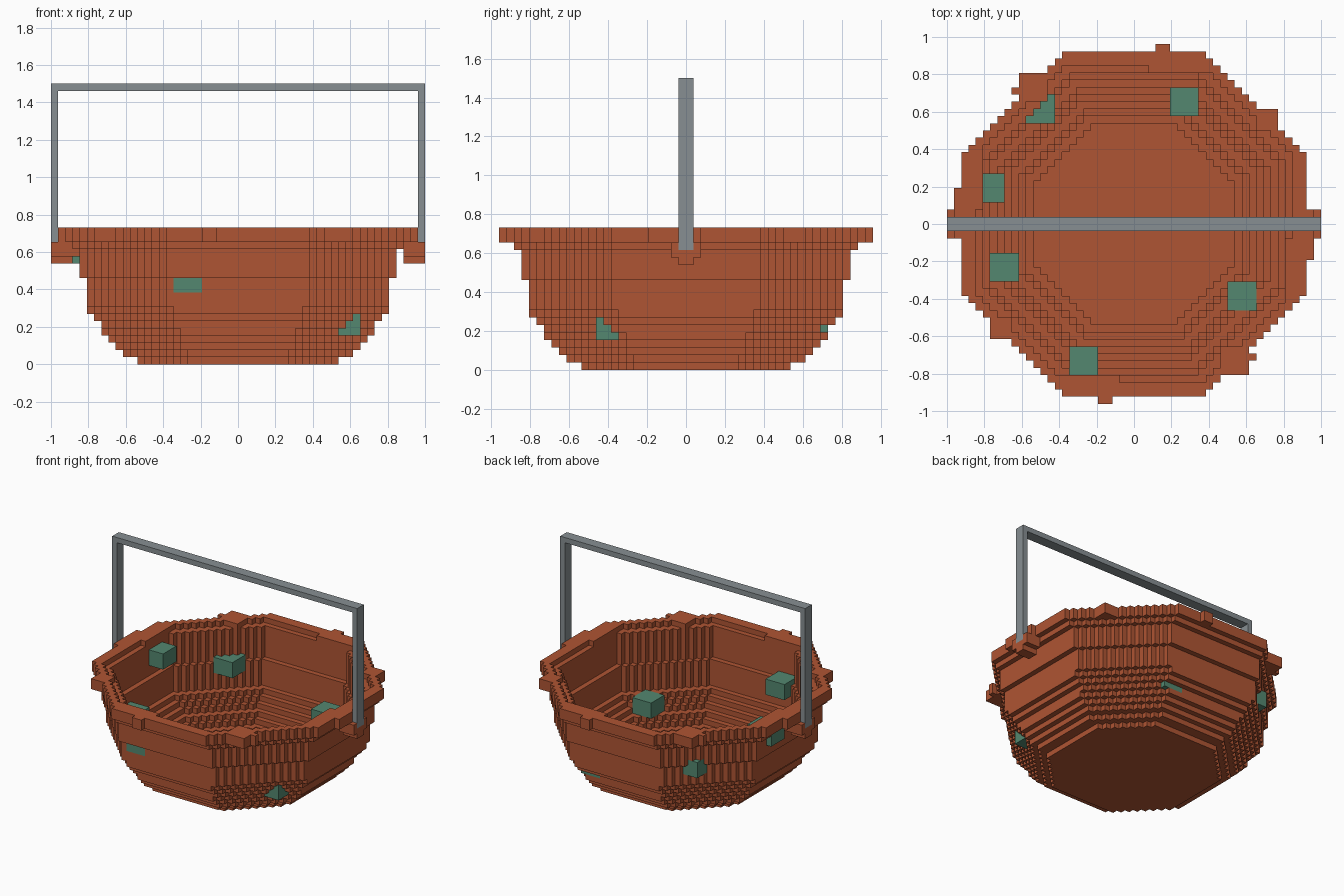
import bpy
import bmesh
from itertools import product
from math import ceil, sqrt
from mathutils import Vector

UNIT = 2 / 52  # edge of one building cube

cube = bpy.data.objects.get("Cube")
if cube:
    bpy.data.objects.remove(cube, do_unlink=True)


def material(name, rgb):
    mat = bpy.data.materials.new(name)
    mat.use_nodes = True
    mat.diffuse_color = (*rgb, 1)
    bsdf = mat.node_tree.nodes["Principled BSDF"]
    bsdf.inputs["Base Color"].default_value = (*rgb, 1)
    bsdf.inputs["Roughness"].default_value = 0.8
    return mat


def box(x0, x1, y0, y1, z0, z1):
    """Cells filling a box."""
    return set(product(range(x0, x1), range(y0, y1), range(z0, z1)))


def turned(cells):
    """Cells plus their copy turned half way round the z axis."""
    return cells | {(-x - 1, -y - 1, z) for x, y, z in cells}


def octagon(radius, z):
    """One layer of the cells whose centres lie in a regular octagon."""
    reach = ceil(radius)
    layer = set()
    for x, y in product(range(-reach, reach), repeat=2):
        u, v = abs(x + 0.5), abs(y + 0.5)
        if max(u, v) < radius and u + v < radius * sqrt(2):
            layer.add((x, y, z))
    return layer


def build(name, cells, solid, mat):
    """Mesh of the cell sides that no other solid cell covers."""
    bm = bmesh.new()
    verts = {}

    def vert(p):
        key = tuple(int(c) for c in p)
        if key not in verts:
            verts[key] = bm.verts.new(Vector(key) * UNIT)
        return verts[key]

    for cell in sorted(cells):
        for axis, side in product(range(3), (0, 1)):
            near = list(cell)
            near[axis] += 2 * side - 1
            if tuple(near) in solid:
                continue
            u, v, base = Vector(), Vector(), Vector(cell)
            u[(axis + 1) % 3] = 1
            v[(axis + 2) % 3] = 1
            base[axis] += side
            ring = [base, base + u, base + u + v, base + v]
            if not side:
                ring.reverse()
            bm.faces.new([vert(p) for p in ring])
    mesh = bpy.data.meshes.new(name)
    bm.to_mesh(mesh)
    bm.free()
    mesh.materials.append(mat)
    obj = bpy.data.objects.new(name, mesh)
    bpy.context.collection.objects.link(obj)


rust = material("rusty brown", (0.43, 0.090, 0.033))
green = material("green patina", (0.087, 0.245, 0.160))
steel = material("grey steel", (0.245, 0.275, 0.290))

# Bowl: floor, then stepped octagonal rings, thicker towards the floor
radii = [14.2, 16, 17, 18, 18.7, 19.3, 20, 21]
radii += [21.4] * 4 + [22] * 4 + [23, 23.8, 23.8]
rim = len(radii)
bowl = set()
for z, radius in enumerate(radii):
    bowl |= octagon(radius, z)
    if z > 0:
        widest = 22 if z == rim - 1 else 21
        bowl -= octagon(min(radius - 1, z + 13, widest), z)

# Uneven knobs on the rim, outside and inside
knobs = box(3, 5, 24, 25, rim - 2, rim)
knobs |= box(24, 25, -5, -2, rim - 2, rim)
knobs |= box(12, 16, -21, -17, rim - 2, rim)
knobs |= box(16, 17, -19, -18, rim - 2, rim)
knobs |= box(17, 20, 13, 16, rim - 2, rim)
knobs |= box(2, 10, 21, 22, rim - 1, rim)
knobs |= box(21, 22, -10, -2, rim - 1, rim)

# Lugs that hold the handle
lug = box(23, 26, -2, 2, 15, 17) | box(22, 25, -2, 2, 17, rim)
lug |= box(23, 26, -1, 1, 14, 15)
bowl |= turned(knobs | lug) | box(-23, -22, -2, 2, 15, 16)

# Handle: two posts and a crossbar
handle = turned(box(25, 26, -1, 1, 16, 39)) | box(-26, 26, -1, 1, 38, 39)

# Patina lumps set into the wall
lumps = {
    "back_left_patch": box(5, 9, 15, 19, 5, 8),
    "back_right_patch": box(-15, -11, 14, 18, 10, 13),
    "right_upper_patch": box(-23, -18, 3, 7, 14, 17),
    "right_lower_patch": box(-20, -16, -8, -4, 7, 10),
    "front_right_patch": box(-9, -5, -21, -17, 10, 13),
    "front_left_patch": box(13, 17, -12, -8, 4, 7),
}
patina = set().union(*lumps.values())
bowl -= handle | patina
solid = bowl | handle | patina

build("bowl", bowl, solid, rust)
build("handle", handle, solid, steel)
for name, cells in lumps.items():
    build(name, cells, solid, green)
